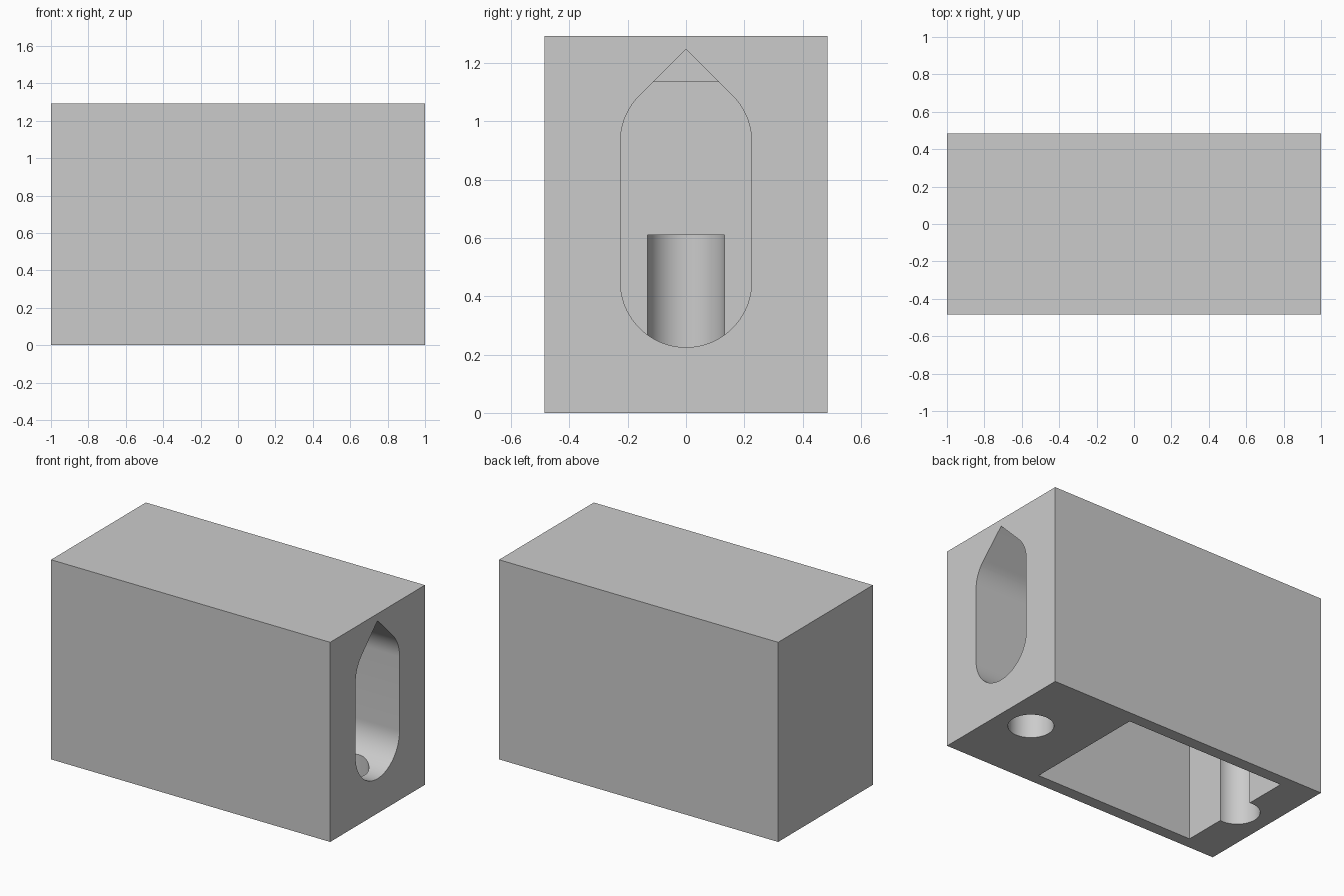
import bpy, bmesh
from math import radians, sin, cos, sqrt

default = bpy.data.objects.get("Cube")
if default:
    bpy.data.objects.remove(default, do_unlink=True)

# Overall sizes
HALF_Y, HEIGHT = 0.485, 1.293
SLOT_R, SLOT_LOW, SLOT_HIGH = 0.225, 0.45, 0.93
POCKET_MIN, POCKET_MAX = -0.76, 0.375
POCKET_TOP, POCKET_HALF_Y = 1.135, 0.408
HOLE_X, HOLE_R, HOLE_TOP = 0.776, 0.133, 0.61

grey = bpy.data.materials.new("light grey")
grey.use_nodes = True
colour = (0.6, 0.6, 0.6, 1)
grey.diffuse_color = colour
grey.node_tree.nodes["Principled BSDF"].inputs["Base Color"].default_value = colour


def prism(name, loop, offset):
    """Extrude a closed loop of points along an offset."""
    bm = bmesh.new()
    face = bm.faces.new([bm.verts.new(p) for p in loop])
    new = bmesh.ops.extrude_face_region(bm, geom=[face], use_keep_orig=True)
    verts = [v for v in new["geom"] if isinstance(v, bmesh.types.BMVert)]
    bmesh.ops.translate(bm, verts=verts, vec=offset)
    bmesh.ops.recalc_face_normals(bm, faces=bm.faces)
    mesh = bpy.data.meshes.new(name)
    bm.to_mesh(mesh)
    bm.free()
    mesh.materials.append(grey)
    obj = bpy.data.objects.new(name, mesh)
    bpy.context.collection.objects.link(obj)
    return obj


def box(name, x0, x1, half_y, z0, z1):
    loop = [(x0, -half_y, z0), (x1, -half_y, z0), (x1, half_y, z0), (x0, half_y, z0)]
    return prism(name, loop, (0, 0, z1 - z0))


def circle(cx, radius, z, steps=64):
    angles = [radians(360 * i / steps) for i in range(steps)]
    return [(cx + radius * cos(a), radius * sin(a), z) for a in angles]


# Solid block
body = box("housing_block", -1, 1, HALF_Y, 0, HEIGHT)

# Pocket open at the bottom
cutters = [box("pocket_cutter", POCKET_MIN, POCKET_MAX, POCKET_HALF_Y, -0.1, POCKET_TOP)]

# Slot with round bottom and pointed top, running from the end into the pocket
start = POCKET_MAX - 0.001
arcs = [(SLOT_LOW, range(180, 361, 5)), (SLOT_HIGH, range(0, 46, 5))]
profile = [(SLOT_R * cos(radians(a)), z + SLOT_R * sin(radians(a)))
           for z, angles in arcs for a in angles]
profile.append((0, SLOT_HIGH + SLOT_R * sqrt(2)))
profile += [(SLOT_R * cos(radians(a)), SLOT_HIGH + SLOT_R * sin(radians(a)))
            for a in range(135, 181, 5)]
cutters.append(prism("slot_cutter", [(start, y, z) for y, z in profile], (1.1 - start, 0, 0)))

# Round holes from below at both ends
for side in (-1, 1):
    cutters.append(prism("hole_cutter", circle(side * HOLE_X, HOLE_R, -0.1),
                         (0, 0, HOLE_TOP + 0.1)))

# Cut the openings and drop the cutters
bpy.ops.object.select_all(action="DESELECT")
bpy.context.view_layer.objects.active = body
body.select_set(True)
for cutter in cutters:
    cutter.hide_render = True
    mod = body.modifiers.new("cut", "BOOLEAN")
    mod.operation = "DIFFERENCE"
    mod.solver = "EXACT"
    mod.object = cutter
    bpy.ops.object.modifier_apply(modifier=mod.name)
    bpy.data.objects.remove(cutter, do_unlink=True)

bpy.ops.object.shade_smooth_by_angle(angle=radians(30))
